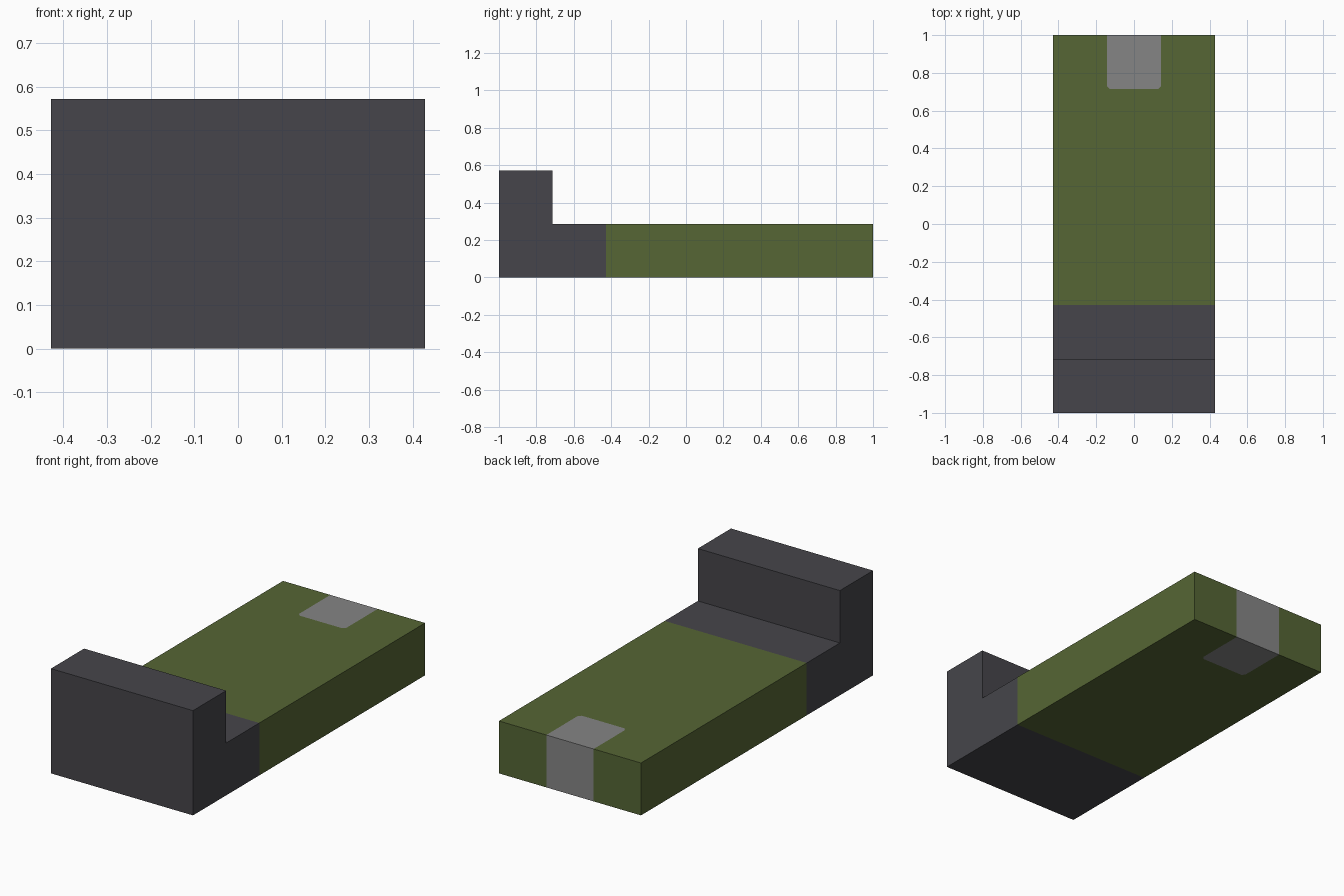
import bpy, bmesh
from mathutils import Vector

cube = bpy.data.objects.get("Cube")
if cube:
    bpy.data.objects.remove(cube, do_unlink=True)

U = 1 / 7          # module that every size is a multiple of
CORNER = 0.015     # clipped corners of the grey patch


def material(name, rgb):
    mat = bpy.data.materials.new(name)
    mat.use_nodes = True
    mat.diffuse_color = (*rgb, 1)
    mat.node_tree.nodes["Principled BSDF"].inputs["Base Color"].default_value = (*rgb, 1)
    return mat


def cut(bm, point, normal, min_y=-2):
    """Slice the faces lying behind min_y along a plane."""
    faces = [f for f in bm.faces if f.calc_center_median().y > min_y]
    edges = {e for f in faces for e in f.edges}
    verts = {v for f in faces for v in f.verts}
    bmesh.ops.bisect_plane(bm, geom=[*verts, *edges, *faces], dist=1e-5,
                           plane_co=Vector(point), plane_no=Vector(normal))


# L-shaped side profile, extruded across the width
profile = [(-7, 0), (7, 0), (7, 2), (-5, 2), (-5, 4), (-7, 4)]
bm = bmesh.new()
side = bm.faces.new([bm.verts.new((-3 * U, y * U, z * U)) for y, z in profile])
grown = bmesh.ops.extrude_face_region(bm, geom=[side])["geom"]
bmesh.ops.translate(bm, vec=(6 * U, 0, 0),
                    verts=[g for g in grown if isinstance(g, bmesh.types.BMVert)])
bmesh.ops.recalc_face_normals(bm, faces=bm.faces)

# Colour borders: dark end block, then the patch wrapped around the rear edge
cut(bm, (0, -3 * U, 0), (0, 1, 0))
cut(bm, (0, 5 * U, 0), (0, 1, 0), -3 * U)
for s in (-1, 1):
    cut(bm, (s * U, 0, 0), (1, 0, 0), 5 * U)
for s in (-1, 1):
    cut(bm, (s * (U - CORNER), 5 * U, 0), (s, -1, 0), 5 * U)

# Colours by position
for f in bm.faces:
    c = f.calc_center_median()
    in_patch = c.y > 5 * U and abs(c.x) < U and abs(c.x) - c.y < -4 * U - CORNER
    f.material_index = 0 if c.y < -3 * U else 2 if in_patch else 1

mesh = bpy.data.meshes.new("stepped_block")
bm.to_mesh(mesh)
bm.free()
for name, rgb in (("dark grey", (0.061, 0.060, 0.069)),
                  ("olive green", (0.092, 0.132, 0.035)),
                  ("mid grey", (0.235, 0.235, 0.235))):
    mesh.materials.append(material(name, rgb))
bpy.context.collection.objects.link(bpy.data.objects.new("stepped_block", mesh))
